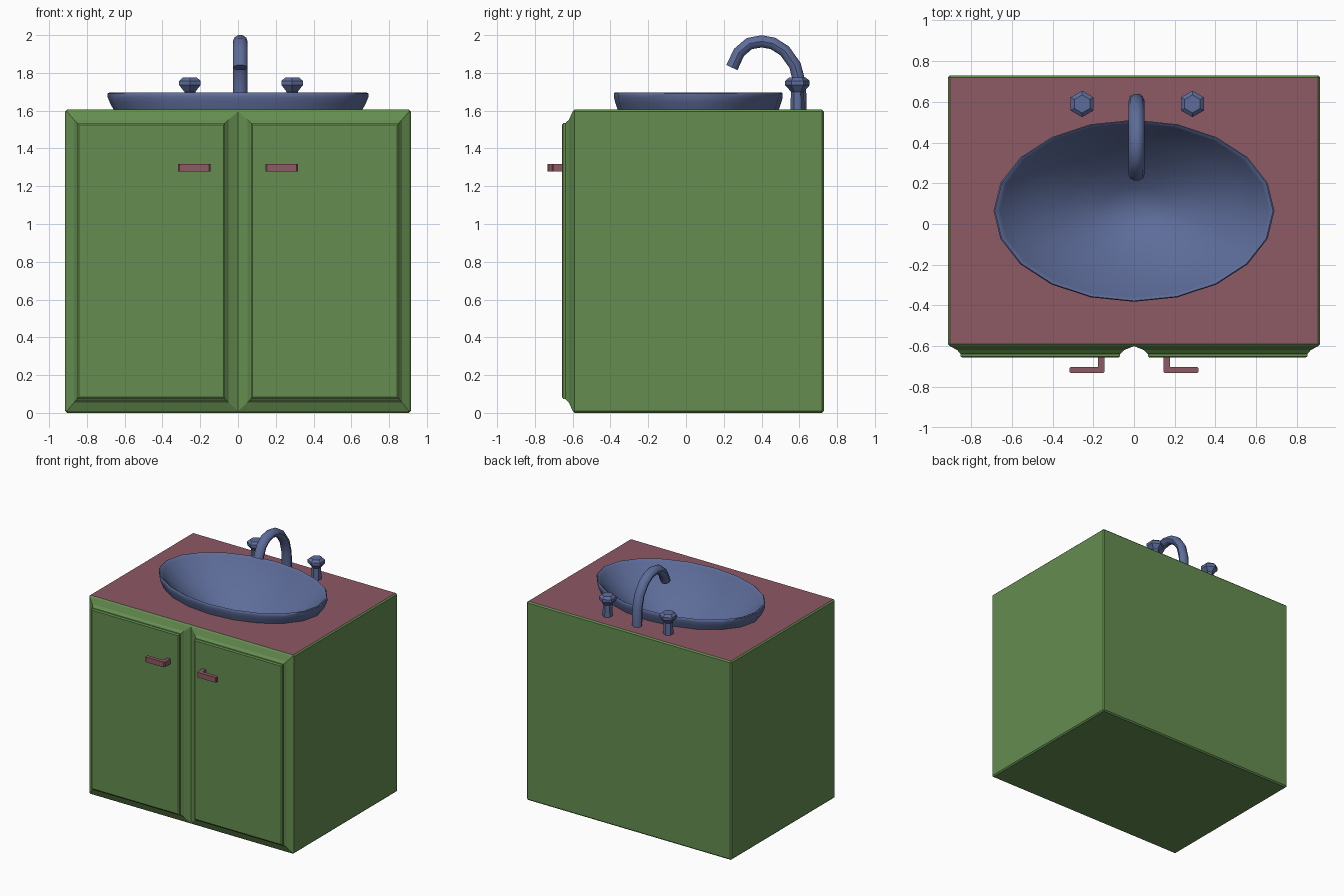
import bpy, bmesh, math
from mathutils import Vector

if "Cube" in bpy.data.objects:
    bpy.data.objects.remove(bpy.data.objects["Cube"])


def material(name, rgb):
    m = bpy.data.materials.new(name)
    m.diffuse_color = (*rgb, 1)
    m.use_nodes = True
    m.node_tree.nodes["Principled BSDF"].inputs["Base Color"].default_value = m.diffuse_color
    return m


GREEN = material("cabinet_green", (0.13, 0.27, 0.08))
PINK = material("counter_rose", (0.27, 0.10, 0.13))
BLUE = material("basin_blue", (0.11, 0.15, 0.32))


def finish(bm, name, mats, smooth=None):
    bmesh.ops.recalc_face_normals(bm, faces=bm.faces)
    me = bpy.data.meshes.new(name)
    bm.to_mesh(me)
    bm.free()
    ob = bpy.data.objects.new(name, me)
    bpy.context.collection.objects.link(ob)
    for m in mats:
        me.materials.append(m)
    if smooth:
        bpy.ops.object.select_all(action='DESELECT')
        ob.select_set(True)
        bpy.context.view_layer.objects.active = ob
        bpy.ops.object.shade_smooth_by_angle(angle=math.radians(smooth))
    return ob


def loft(bm, rings, cap_start=False, cap_end=False):
    vs = [[bm.verts.new(p) for p in r] for r in rings]
    n = len(vs[0])
    for a, b in zip(vs, vs[1:]):
        for i in range(n):
            j = (i + 1) % n
            bm.faces.new((a[i], a[j], b[j], b[i]))
    if cap_start:
        bm.faces.new(vs[0])
    if cap_end:
        bm.faces.new(vs[-1])


def ellipse(cx, cy, rx, ry, z, n, turn=0.0):
    return [(cx + rx * math.cos(turn + math.tau * i / n),
             cy + ry * math.sin(turn + math.tau * i / n), z) for i in range(n)]


SINK = (0, 0.065)
RX, RY, SIDES, TOP = 0.69, 0.447, 20, 1.605

# Cabinet shell: bevelled box, open at the front, rose top with a basin opening
bm = bmesh.new()
bmesh.ops.create_cube(bm, size=1)
for v in bm.verts:
    v.co = Vector((v.co.x * 1.83, v.co.y * 1.33 + 0.065, (v.co.z + 0.5) * TOP))
bmesh.ops.bevel(bm, geom=bm.edges[:], offset=0.01, segments=1, affect='EDGES')
bm.normal_update()
front = min(bm.faces, key=lambda f: f.calc_center_median().y)
top = max(bm.faces, key=lambda f: f.calc_center_median().z)
rim_edges = list(top.edges)
bmesh.ops.delete(bm, geom=[front, top], context='FACES_ONLY')
hole = [bm.verts.new(p) for p in ellipse(*SINK, RX * 0.955, RY * 0.955, TOP, SIDES)]
hole_edges = [bm.edges.new((hole[i], hole[(i + 1) % SIDES])) for i in range(SIDES)]
filled = bmesh.ops.triangle_fill(bm, edges=rim_edges + hole_edges, use_beauty=True)
for g in filled["geom"]:
    if isinstance(g, bmesh.types.BMFace):
        g.material_index = 1
finish(bm, "cabinet", [GREEN, PINK])

# Doors: sloped surround stepping up to a raised flat panel
DOOR = [(0.0, 0.905, 0.01, 1.595, -0.60), (0.05, 0.868, 0.055, 1.552, -0.62),
        (0.062, 0.857, 0.067, 1.54, -0.633), (0.068, 0.853, 0.074, 1.534, -0.638),
        (0.068, 0.853, 0.074, 1.534, -0.65), (0.078, 0.843, 0.084, 1.524, -0.657)]
for side, s in (("left", -1), ("right", 1)):
    bm = bmesh.new()
    loft(bm, [[(s * a, y, b0), (s * b, y, b0), (s * b, y, b1), (s * a, y, b1)]
              for a, b, b0, b1, y in DOOR], cap_end=True)
    ob = finish(bm, side + "_door", [GREEN])
    # open shell: make sure the panel faces forward
    if ob.data.polygons[-1].normal.y > 0:
        ob.data.flip_normals()

    # L-shaped pull, with a chamfered outer corner
    outline = [(0.145, -0.655), (0.145, -0.725), (0.153, -0.733), (0.31, -0.733),
               (0.317, -0.726), (0.317, -0.71), (0.31, -0.702), (0.176, -0.702),
               (0.176, -0.655)]
    bm = bmesh.new()
    loft(bm, [[(s * x, y, z) for x, y in outline] for z in (1.277, 1.318)], True, True)
    finish(bm, side + "_handle", [PINK])

# Basin: outer lip, rolled rim and deep bowl
bm = bmesh.new()
PROFILE = [(0.955, TOP), (0.985, 1.645), (1.0, 1.672), (1.0, 1.69), (0.99, 1.695),
           (0.972, 1.69), (0.955, 1.675), (0.75, 1.55), (0.5, 1.425),
           (0.25, 1.335), (0.1, 1.305)]
loft(bm, [ellipse(*SINK, RX * k, RY * k, z, SIDES) for k, z in PROFILE], cap_end=True)
ob = finish(bm, "basin", [BLUE], 50)
if ob.data.polygons[-1].normal.z < 0:
    ob.data.flip_normals()

# Tap knobs: slim stem flaring into a hexagonal head
for side, x in (("left", -0.255), ("right", 0.287)):
    bm = bmesh.new()
    loft(bm, [ellipse(x, 0.59, r, r, z, 6, math.pi / 2) for r, z in
              ((0.038, TOP), (0.034, 1.70), (0.065, 1.735), (0.065, 1.758), (0.044, 1.775))],
         True, True)
    finish(bm, side + "_tap", [BLUE])

# Spout: swept tube with a gooseneck bend
PATH = [(0.607, TOP), (0.603, 1.74), (0.577, 1.84), (0.522, 1.917), (0.46, 1.956),
        (0.4, 1.967), (0.335, 1.955), (0.28, 1.908), (0.243, 1.828)]
pts = [Vector((0.012, y, z)) for y, z in PATH]
rings = []
for i, p in enumerate(pts):
    t = (pts[min(i + 1, len(pts) - 1)] - pts[max(i - 1, 0)]).normalized()
    if i == 0:
        t = Vector((0, 0, 1))
    side_axis = Vector((1, 0, 0))
    up = t.cross(side_axis)
    rings.append([p + side_axis * 0.039 * math.cos(a) + up * 0.034 * math.sin(a)
                  for a in (math.tau * k / 10 for k in range(10))])
bm = bmesh.new()
loft(bm, rings, True, True)
finish(bm, "spout", [BLUE], 40)
